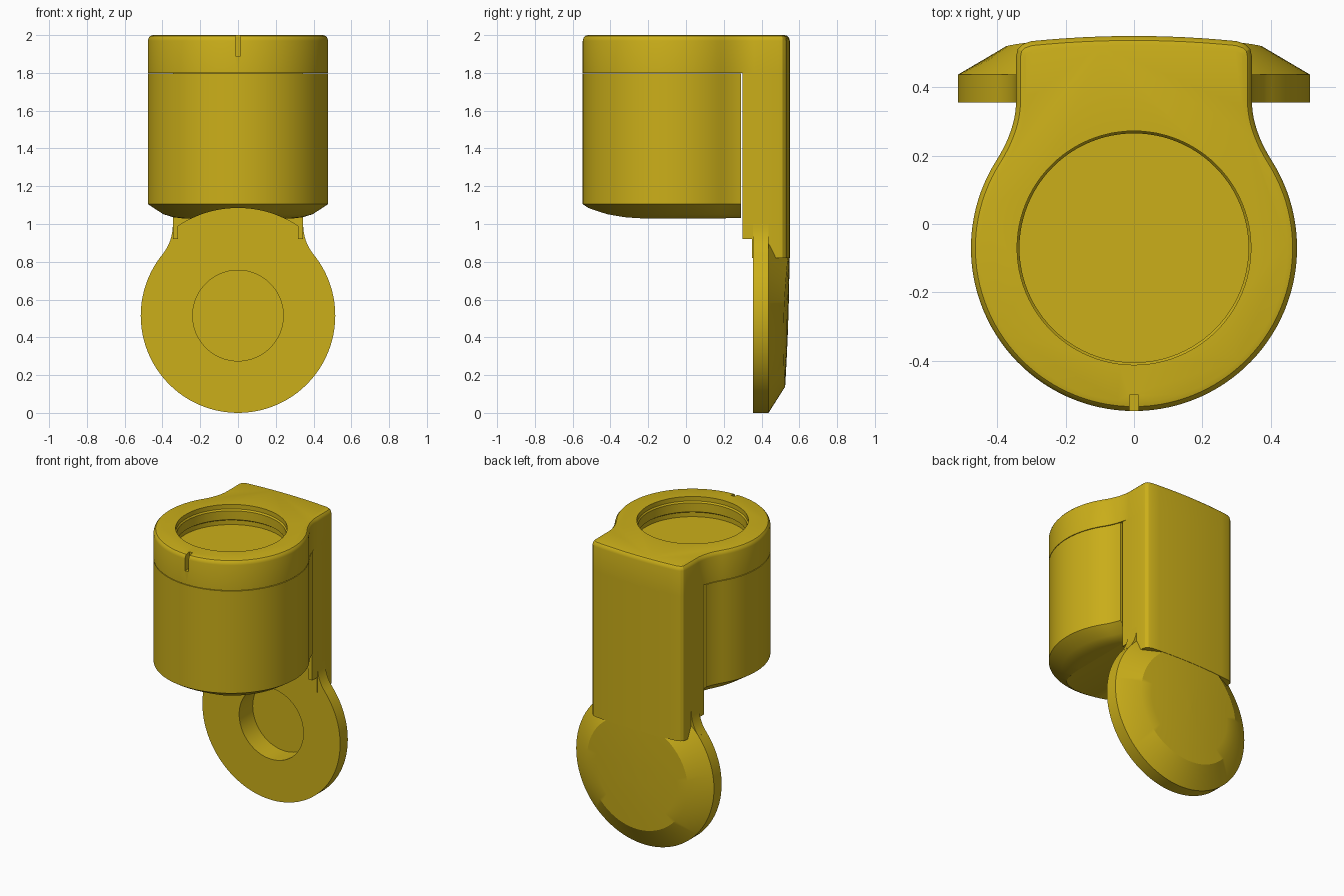
import bpy, bmesh, math
from mathutils import Vector

if "Cube" in bpy.data.objects:
    bpy.data.objects.remove(bpy.data.objects["Cube"])

gold = bpy.data.materials.new("gold_plastic")
gold.diffuse_color = (0.6, 0.43, 0.01, 1)
gold.use_nodes = True
gold.node_tree.nodes["Principled BSDF"].inputs["Base Color"].default_value = gold.diffuse_color


def finish(name, rings, smooth=True):
    """Skin a stack of equal closed rings and cap both ends."""
    bm = bmesh.new()
    vs = [[bm.verts.new(p) for p in ring] for ring in rings]
    n = len(vs[0])
    for a, b in zip(vs, vs[1:]):
        for i in range(n):
            j = (i + 1) % n
            bm.faces.new((a[i], a[j], b[j], b[i]))
    bm.faces.new(vs[0][::-1])
    bm.faces.new(vs[-1])
    bmesh.ops.remove_doubles(bm, verts=bm.verts, dist=1e-5)
    bmesh.ops.recalc_face_normals(bm, faces=bm.faces)
    mesh = bpy.data.meshes.new(name)
    bm.to_mesh(mesh)
    bm.free()
    ob = bpy.data.objects.new(name, mesh)
    bpy.context.collection.objects.link(ob)
    mesh.materials.append(gold)
    return ob


def circle(r, h, cx_other, axis, n=96):
    """Ring of radius r at height h along the z or y axis."""
    out = []
    for i in range(n):
        a = 2 * math.pi * i / n
        c, s = r * math.cos(a), r * math.sin(a)
        out.append((c, cx_other + s, h) if axis == "z" else (c, h, cx_other + s))
    return out


def box(name, lo, hi):
    return finish(name, [[(lo[0], lo[1], z), (hi[0], lo[1], z), (hi[0], hi[1], z), (lo[0], hi[1], z)]
                         for z in (lo[2], hi[2])])


def cut(ob, cutter):
    m = ob.modifiers.new("cut", "BOOLEAN")
    m.operation, m.solver, m.object = "DIFFERENCE", "EXACT", cutter
    bpy.context.view_layer.objects.active = ob
    bpy.ops.object.modifier_apply(modifier="cut")


def neck(cy, r, deg, end):
    """Concave blend from a circle up to the straight side at x = W."""
    a = math.radians(deg)
    p = Vector((r * math.cos(a), cy + r * math.sin(a)))
    t = (p.x - W) / math.sin(a)
    q = Vector((W, p.y + t * math.cos(a)))
    e = Vector((W, end))
    return [p * (1 - s) ** 2 + q * 2 * s * (1 - s) + e * s * s for s in [i / 10 for i in range(11)]]


def back(x, z=1.0):
    """Gently bowed rear surface."""
    return 0.55 - 0.02 * (x / W) ** 2 - 0.023 * (max(0, 0.89 - z) / 0.75) ** 2


W, CY, R = 0.345, -0.07, 0.477

# Shared keyhole outline: round front, blended neck, bowed back
half = [Vector((R * math.cos(a), CY + R * math.sin(a)))
        for a in [math.radians(-90 + 122.3 * i / 40) for i in range(40)]]
half += neck(CY, R, 32.3, 0.36)
half += [Vector(p) for p in ((W, 0.49), (0.340, 0.512), (0.326, 0.526))]
half += [Vector((x, back(x))) for x in (0.3, 0.25, 0.2, 0.15, 0.1, 0.05, 0)]


def mirrored(pts):
    return pts + [Vector((-p.x, p.y)) for p in reversed(pts) if p.x > 1e-6]


outline = mirrored(half)


def inset(pts, d):
    out = []
    for i, p in enumerate(pts):
        t = (pts[(i + 1) % len(pts)] - pts[i - 1]).normalized()
        out.append(p + Vector((-t.y, t.x)) * d)
    return out


def level(pts, z):
    return [(p.x, p.y, z) for p in pts]


# Cap with rounded top edge, socket and index slot
cap = finish("cap", [level(inset(outline, d), z) for d, z in
                     ((0, 1.8), (0, 1.97), (0.004, 1.985), (0.013, 1.996), (0.028, 2.0))])
socket = finish("socket_cutter", [circle(r, z, CY, "z") for r, z in
                ((0.35, 1.86), (0.35, 1.89), (0.335, 1.9), (0.335, 1.96), (0.342, 1.97), (0.342, 2.1))])
slot = box("slot_cutter", (-0.013, -0.7, 1.89), (0.013, -0.5, 2.1))
cut(cap, socket)
cut(cap, slot)

# Barrel below the cap, tapered underneath
barrel_pts = mirrored([p for p in half if p.y < 0.295])


def shrink(k):
    return [Vector((p.x * k, CY + (p.y - CY) * (k if p.y < CY else 1))) for p in barrel_pts]


barrel = finish("barrel", [level(shrink(k), z) for k, z in
                           ((0.62, 1.03), (0.72, 1.036), (0.83, 1.052), (1, 1.105), (1, 1.796))])

# Back plate joining barrel and hinge disc
plate_pts = mirrored([Vector((0, 0.3)), Vector((W, 0.3))] + [p for p in half if p.y > 0.355])
plate = finish("back_plate", [level(plate_pts, z) for z in (0.82, 1.81)])

# Round clearance for the mating hinge
clearance = finish("clearance_cutter", [circle(0.57, y, 0.515, "y", 128) for y in (-1, 0.35)])
cut(barrel, clearance)
cut(plate, clearance)

# Small stop ribs beside the clearance
ribs = [box("stop_rib_" + n, (x, 0.3, 0.92), (x + 0.028, 0.37, 1.1))
        for n, x in (("left", -W), ("right", W - 0.028))]

# Hinge disc with front recess, chamfered rim and bowed back
rings = [circle(r, y, 0.515, "y") for r, y in ((0.001, 0.5), (0.24, 0.5), (0.24, 0.355),
                                               (0.515, 0.355), (0.515, 0.437))]
for r in (0.376, 0.3, 0.2, 0.1, 0.001):
    rings.append([(x, back(x, z) - 0.002, z) for x, _, z in circle(r, 0, 0.515, "y")])
disc = finish("hinge_disc", rings)

# Blended shoulders between disc and plate
shoulder = mirrored([Vector((0, 0.8)), Vector((0.36, 0.8))] + neck(0.515, 0.515, 39, 1.0) + [Vector((0, 1.0))])
shoulders = finish("hinge_shoulders", [[(p.x, y, p.y) for p in shoulder] for y in (0.355, 0.437)])

for c in (socket, slot, clearance):
    bpy.data.objects.remove(c)

bpy.ops.object.select_all(action="DESELECT")
for ob in (cap, barrel, plate, disc, shoulders):
    ob.select_set(True)
bpy.context.view_layer.objects.active = cap
bpy.ops.object.shade_smooth_by_angle(angle=math.radians(25))
